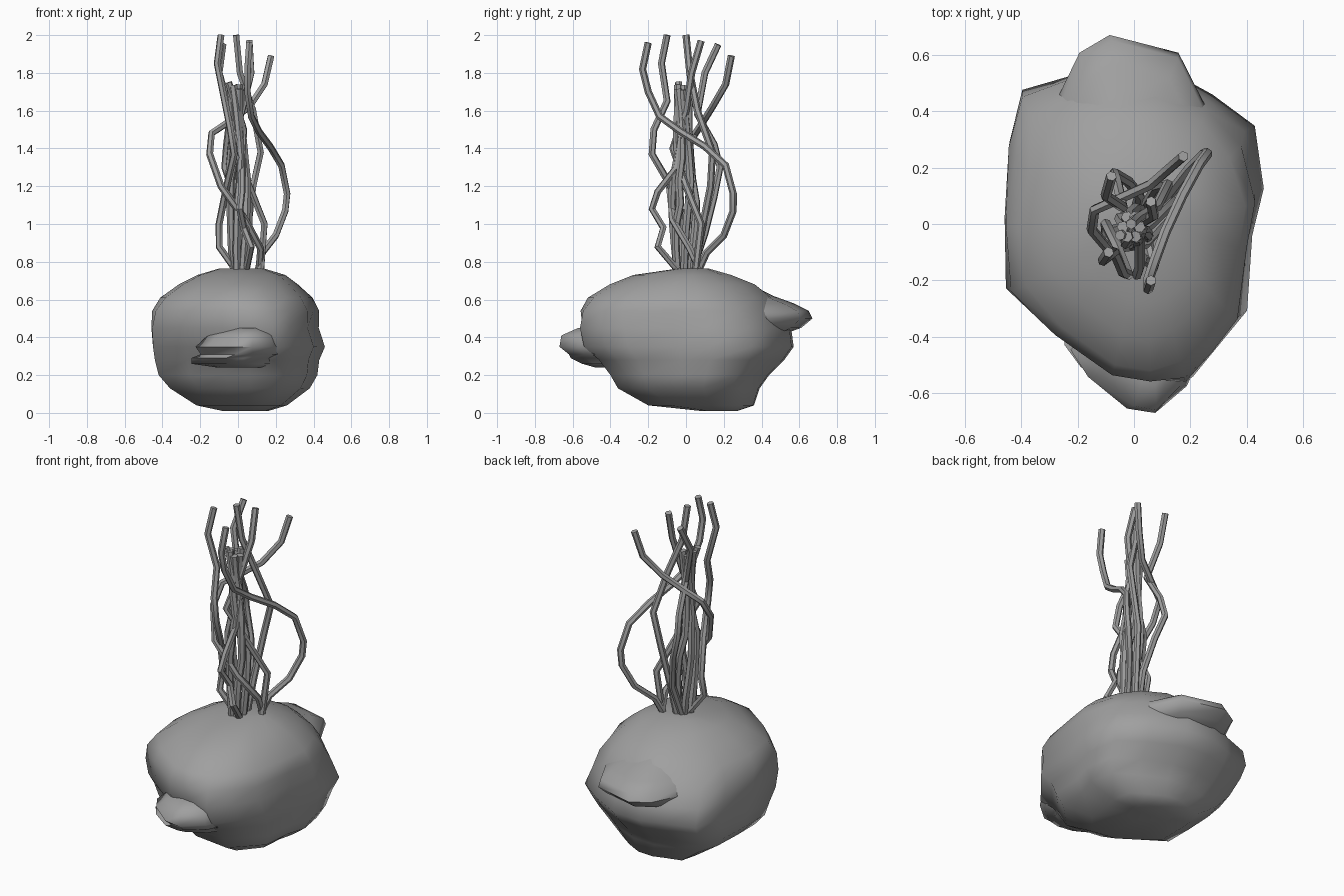
import bpy
import bmesh
import math
import random
from mathutils import Vector

default_cube = bpy.data.objects.get("Cube")
if default_cube:
    bpy.data.objects.remove(default_cube, do_unlink=True)

random.seed(4)


def make_material(name, value):
    material = bpy.data.materials.new(name)
    material.use_nodes = True
    colour = (value, value, value, 1)
    material.diffuse_color = colour
    material.node_tree.nodes["Principled BSDF"].inputs["Base Color"].default_value = colour
    return material


grey = make_material("stone grey", 0.35)


def finish(obj, angle):
    bpy.ops.object.select_all(action="DESELECT")
    obj.select_set(True)
    bpy.context.view_layer.objects.active = obj
    bpy.ops.object.shade_smooth_by_angle(angle=math.radians(angle))


def loft(name, outline, sections, angle, round_from=1):
    """Stack a plan outline (in -1..1) stretched to each section's extents.
    Above round_from its corners are drawn in towards an ellipse."""
    bm = bmesh.new()
    rings = []
    for z, left, right, front, back in sections:
        centre = Vector(((left + right) / 2, (front + back) / 2, z))
        half_x, half_y = (right - left) / 2, (back - front) / 2
        roundness = min(max((z - round_from) / .2, 0), 1)
        ring = []
        for point in outline:
            corner = Vector(point)
            plan = corner * (1 + roundness * (min(1, .98 / corner.length) - 1))
            ring.append(bm.verts.new(centre + Vector((plan.x * half_x, plan.y * half_y, 0))))
        rings.append(ring)
    count = len(outline)
    for lower, upper in zip(rings, rings[1:]):
        for i in range(count):
            j = (i + 1) % count
            bm.faces.new((lower[i], lower[j], upper[j], upper[i]))
    bm.faces.new(rings[0][::-1])
    bm.faces.new(rings[-1])
    bmesh.ops.recalc_face_normals(bm, faces=bm.faces)
    mesh = bpy.data.meshes.new(name)
    bm.to_mesh(mesh)
    bm.free()
    mesh.materials.append(grey)
    obj = bpy.data.objects.new(name, mesh)
    bpy.context.collection.objects.link(obj)
    finish(obj, angle)


# Main boulder: lopsided plan, stacked from the underside to the crown
boulder_plan = [(1, .2), (.93, .6), (.6, .8), (.2, .98), (-.2, 1), (-.5, .92),
                (-.88, .83), (-.98, .5), (-1, .05), (-1, -.4), (-.6, -.66),
                (-.15, -.92), (.15, -.96), (.45, -1), (.66, -.79), (.87, -.58), (.91, -.1)]
boulder_sections = [
    (.01, -.08, .16, .08, .27),
    (.04, -.22, .26, -.2, .36),
    (.13, -.36, .38, -.36, .39),
    (.2, -.42, .42, -.4, .44),
    (.28, -.44, .43, -.46, .52),
    (.35, -.45, .46, -.54, .57),
    (.45, -.46, .43, -.57, .56),
    (.54, -.46, .44, -.58, .52),
    (.61, -.42, .41, -.54, .47),
    (.68, -.32, .33, -.42, .38),
    (.73, -.22, .26, -.29, .25),
    (.765, -.1, .14, -.04, .12),
]
loft("boulder", boulder_plan, boulder_sections, 75, round_from=.42)

# Front ledge: a thin layered lip
ledge_plan = [(1, .5), (.6, 1), (-.6, 1), (-.9, .4), (-.65, -.2),
              (-.1, -.9), (.3, -1), (.75, -.4)]
loft("front_ledge", ledge_plan, [
    (.24, -.12, .14, -.48, -.35),
    (.26, -.27, .2, -.55, -.35),
    (.29, -.27, .19, -.61, -.35),
    (.31, -.22, .24, -.62, -.35),
    (.35, -.25, .25, -.67, -.35),
    (.41, -.18, .22, -.66, -.35),
    (.45, -.08, .16, -.57, -.35),
], 60)

# Back ledge: a wedge whose top slopes up into the boulder
back_plan = [(1, -1), (.85, -.3), (.5, .7), (-.3, 1), (-.65, .7), (-.95, -.2), (-1, -1)]
loft("back_ledge", back_plan, [
    (.41, -.2, .22, .25, .5),
    (.45, -.28, .28, .25, .61),
    (.5, -.3, .31, .25, .67),
    (.54, -.28, .3, .24, .65),
    (.58, -.25, .25, .2, .57),
    (.62, -.2, .2, .15, .46),
    (.68, -.14, .14, .1, .34),
], 60)


def strand(name, points, radius=0.019):
    """Six-sided stem that follows a bent path."""
    curve = bpy.data.curves.new(name, "CURVE")
    curve.dimensions = "3D"
    curve.bevel_depth = radius
    curve.bevel_resolution = 1
    curve.use_fill_caps = True
    spline = curve.splines.new("POLY")
    spline.points.add(len(points) - 1)
    for target, point in zip(spline.points, points):
        target.co = (*point, 1)
    curve.materials.append(grey)
    obj = bpy.data.objects.new(name, curve)
    bpy.context.collection.objects.link(obj)
    bpy.ops.object.select_all(action="DESELECT")
    obj.select_set(True)
    bpy.context.view_layer.objects.active = obj
    bpy.ops.object.convert(target="MESH")
    finish(bpy.context.view_layer.objects.active, 40)


# Two long strands that loop out widely
strand("wide_loop_strand", [
    (.1, .06, .74), (.13, .11, .85), (.2, .2, .94), (.25, .25, 1.07),
    (.26, .25, 1.16), (.23, .21, 1.31), (.17, .1, 1.41), (.11, -.03, 1.49),
    (.07, -.14, 1.57), (.05, -.2, 1.7), (.05, -.23, 1.82), (.06, -.2, 1.96)])
strand("left_loop_strand", [
    (.11, .08, .74), (.12, .02, .87), (.04, -.07, 1.02), (-.09, -.09, 1.2),
    (-.15, -.02, 1.37), (-.14, .05, 1.48), (-.05, .09, 1.54), (.06, .14, 1.62),
    (.14, .21, 1.74), (.175, .24, 1.89)])

# Tall strands that sway around the middle of the bunch
strand("tall_left_strand", [
    (0, .03, .74), (.02, .1, .95), (-.02, .15, 1.15), (-.07, .18, 1.3),
    (-.06, .15, 1.42), (-.04, .06, 1.58), (-.1, .1, 1.8), (-.08, .17, 1.95)])
strand("tall_front_strand", [
    (0, 0, .74), (-.1, -.03, .88), (-.1, 0, 1), (-.06, -.08, 1.2),
    (-.02, -.18, 1.37), (-.04, -.17, 1.5), (-.07, -.1, 1.65), (-.11, -.13, 1.85),
    (-.09, -.1, 2)])
strand("short_front_strand", [
    (.04, -.03, .74), (.07, -.15, .88), (.03, -.12, .98), (.01, -.18, 1.08),
    (.02, -.15, 1.17), (.02, -.05, 1.3), (.03, -.02, 1.5), (-.05, -.04, 1.75)])
strand("tall_middle_strand", [
    (.03, .04, .74), (.05, .08, .95), (.08, .13, 1.2), (.12, .14, 1.38),
    (.08, .06, 1.6), (.01, .02, 1.8), (-.01, 0, 2)])
strand("tall_back_strand", [
    (.12, .05, .74), (.14, .08, 1), (.06, 0, 1.2), (-.03, -.07, 1.4),
    (.02, 0, 1.6), (.07, .03, 1.8), (.06, .08, 1.97)])

# Shorter inner strands fill the core of the bunch
for index in range(6):
    phase = math.tau * index / 6
    base = Vector((.01 + .03 * math.cos(phase), -.01 + .04 * math.sin(phase), .74))
    height = random.uniform(.95, 1.04)
    path = []
    for step in range(9):
        t = step / 8
        sway = .035 * math.sin(math.pi * t)
        turn = phase + 3 * t + random.uniform(-.4, .4)
        path.append(base + Vector((sway * math.cos(turn) - .02 * t,
                                   sway * math.sin(turn), height * t)))
    strand("inner_strand_" + str(index + 1), path, 0.021)
